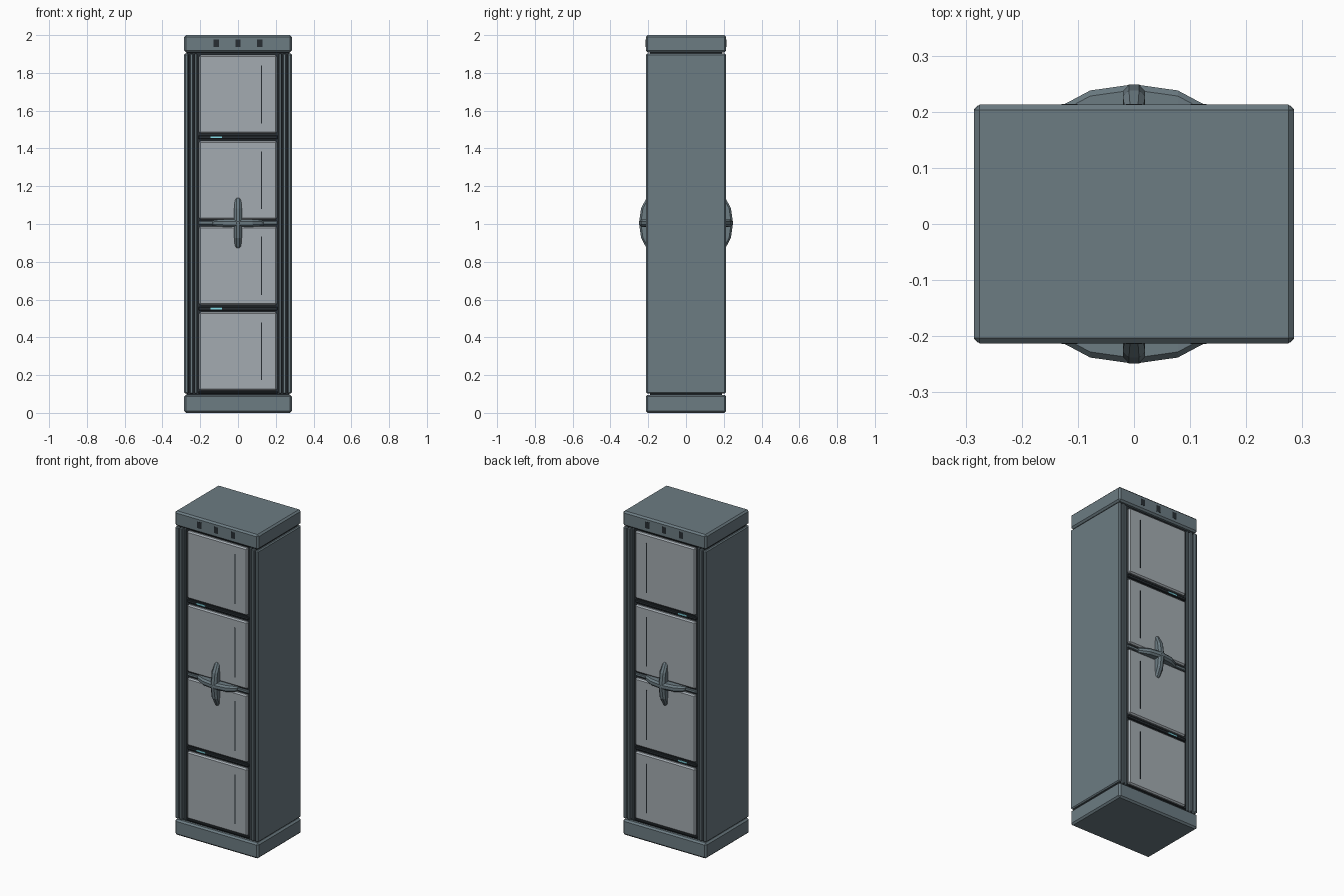
import bpy
import bmesh

if "Cube" in bpy.data.objects:
    bpy.data.objects.remove(bpy.data.objects["Cube"])


def material(name, rgb):
    m = bpy.data.materials.new(name)
    m.diffuse_color = (*rgb, 1)
    m.use_nodes = True
    m.node_tree.nodes["Principled BSDF"].inputs["Base Color"].default_value = m.diffuse_color
    return m


STEEL = material("steel", (0.15, 0.20, 0.225))
DOOR = material("door_grey", (0.37, 0.41, 0.44))
DARK = material("dark_trim", (0.02, 0.027, 0.032))
LIGHT = material("indicator_cyan", (0.25, 0.75, 0.85))


def finish(name, bm, mat, mirror):
    """Turn a bmesh into an object, optionally mirrored front/back or left/right."""
    bmesh.ops.recalc_face_normals(bm, faces=bm.faces)
    me = bpy.data.meshes.new(name)
    bm.to_mesh(me)
    bm.free()
    me.materials.append(mat)
    ob = bpy.data.objects.new(name, me)
    bpy.context.collection.objects.link(ob)
    if mirror:
        mod = ob.modifiers.new("mirror", 'MIRROR')
        mod.use_axis = ["X" in mirror, "Y" in mirror, False]
        mod.use_mirror_merge = False
    return ob


def box(name, x, y, z, mat=STEEL, bevel=0.0, mirror=""):
    """Box from (min, max) ranges, with a single flat chamfer."""
    bm = bmesh.new()
    bmesh.ops.create_cube(bm, size=1)
    for v in bm.verts:
        v.co = [r[0] if c < 0 else r[1] for c, r in zip(v.co, (x, y, z))]
    if bevel:
        bmesh.ops.bevel(bm, geom=bm.edges[:], offset=bevel, segments=1,
                        profile=0.5, affect='EDGES')
    return finish(name, bm, mat, mirror)


def handle(name, vertical):
    """Bowed, tapered bar with a faceted section."""
    path = [(-0.135, 0.205, 0.012), (-0.125, 0.214, 0.016), (-0.078, 0.239, 0.020),
            (0, 0.250, 0.020), (0.078, 0.239, 0.020), (0.125, 0.214, 0.016),
            (0.135, 0.205, 0.012)]
    bm = bmesh.new()
    rings = []
    for t, depth, w in path:
        section = [(-w, 0.19), (-w, depth - 0.011), (-w * 0.45, depth - 0.001),
                   (w * 0.45, depth - 0.001), (w, depth - 0.011), (w, 0.19)]
        rings.append([bm.verts.new((s, -d, 1.005 + t) if vertical else (t, -d, 1.005 + s))
                      for s, d in section])
    for a, b in zip(rings, rings[1:]):
        for i in range(6):
            j = (i + 1) % 6
            bm.faces.new((a[i], a[j], b[j], b[i]))
    bm.faces.new(rings[0])
    bm.faces.new(rings[-1])
    return finish(name, bm, STEEL, "Y")


# Plinth, cap and dark inner core
box("base_plinth", (-0.285, 0.285), (-0.213, 0.213), (0, 0.096), bevel=0.010)
box("top_cap", (-0.285, 0.285), (-0.213, 0.213), (1.908, 2.0), bevel=0.010)
box("inner_core", (-0.272, 0.272), (-0.190, 0.190), (0.05, 1.95), DARK)

# Outer side walls and vertical ribs beside the doors
box("side_wall", (0.262, 0.285), (-0.211, 0.211), (0.102, 1.902), bevel=0.006, mirror="X")
box("post_rib_outer", (0.237, 0.255), (-0.209, -0.17), (0.102, 1.902), bevel=0.004, mirror="XY")
box("post_rib_inner", (0.218, 0.230), (-0.203, -0.17), (0.102, 1.902), bevel=0.003, mirror="XY")

# Doors with a vertical dark seam
for n, (lo, hi) in enumerate([(0.118, 0.534), (0.570, 0.988), (1.024, 1.440), (1.478, 1.895)], 1):
    box(f"door_{n}", (-0.206, 0.206), (-0.206, -0.17), (lo, hi), DOOR, 0.008, "Y")
    box(f"door_seam_{n}", (0.121, 0.128), (-0.2068, -0.19), (lo + 0.055, hi - 0.055), DARK, mirror="Y")

# Rails between doors and at the ends
for n, z in enumerate((0.108, 0.552, 1.006, 1.459), 1):
    h = 0.006 if n == 1 else 0.009
    box(f"rail_{n}", (-0.21, 0.21), (-0.198, -0.17), (z - h, z + h), STEEL if n == 3 else DARK, 0.003, "Y")

# Indicator lights on the upper and lower rails
for name, z in (("lower_light", 0.552), ("upper_light", 1.459)):
    box(name, (-0.145, -0.085), (-0.200, -0.19), (z - 0.005, z + 0.005), LIGHT, mirror="Y")

# Small vents in the cap
for n, x in enumerate((-0.115, 0, 0.115), 1):
    box(f"cap_vent_{n}", (x - 0.014, x + 0.014), (-0.2138, -0.20), (1.936, 1.976), DARK, mirror="Y")

# Crossed handles at the centre of both faces
handle("vertical_handle", True)
handle("horizontal_handle", False)
